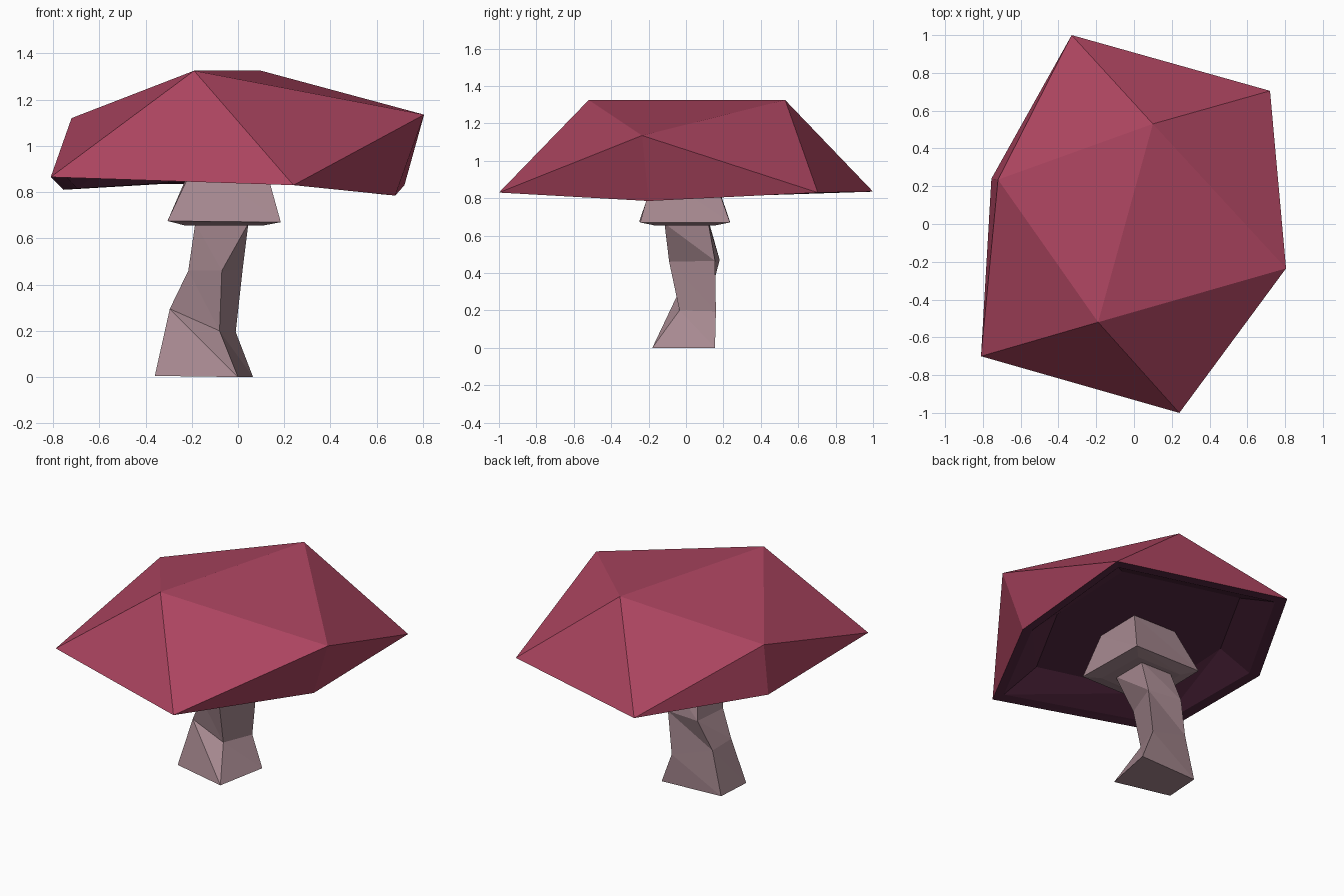
import bpy, bmesh
from mathutils import Vector

if "Cube" in bpy.data.objects:
    bpy.data.objects.remove(bpy.data.objects["Cube"])


def material(name, rgb):
    m = bpy.data.materials.new(name)
    m.diffuse_color = (*rgb, 1)
    m.use_nodes = True
    m.node_tree.nodes["Principled BSDF"].inputs["Base Color"].default_value = m.diffuse_color
    return m


red = material("cap red", (0.41, 0.058, 0.115))
purple = material("dark purple", (0.10, 0.023, 0.058))
grey = material("stalk pink grey", (0.385, 0.25, 0.28))


def finish(name, bm, mats):
    bmesh.ops.recalc_face_normals(bm, faces=bm.faces[:])
    me = bpy.data.meshes.new(name)
    bm.to_mesh(me)
    bm.free()
    for m in mats:
        me.materials.append(m)
    ob = bpy.data.objects.new(name, me)
    bpy.context.collection.objects.link(ob)
    return ob


def bridge(bm, a, b, mat=0):
    """Join two rings with triangles."""
    n = len(a)
    for i in range(n):
        j = (i + 1) % n
        for tri in ((a[i], a[j], b[j]), (a[i], b[j], b[i])):
            bm.faces.new(tri).material_index = mat


def loft(name, rings):
    bm = bmesh.new()
    loops = [[bm.verts.new(p) for p in r] for r in rings]
    for a, b in zip(loops, loops[1:]):
        bridge(bm, a, b)
    bm.faces.new(loops[0])
    bm.faces.new(loops[-1])
    return finish(name, bm, [grey])


# Cap: faceted outer shell, with hollow underside
bm = bmesh.new()
points = {
    "T": (0.10, 0.53, 1.325), "U": (-0.19, -0.52, 1.325),    # crown
    "C": (0.805, -0.235, 1.135), "F": (-0.72, 0.235, 1.12),  # shoulders
    "A": (-0.33, 1.0, 0.835), "B": (0.72, 0.705, 0.83),      # rim
    "c": (0.68, -0.20, 0.785), "D": (0.24, -1.0, 0.83),
    "E": (-0.81, -0.70, 0.865), "f": (-0.755, 0.24, 0.81),
}
v = {k: bm.verts.new(p) for k, p in points.items()}
for tri in "TUC TUF UCD UDE UEF TFA TAB TBC CDc CBc FEf FAf".split():
    bm.faces.new([v[k] for k in tri])
rim = [v[k] for k in "ABcDEf"]
lip = [bm.verts.new((p.co.x * 0.92, p.co.y * 0.92, p.co.z + 0.005)) for p in rim]
ceiling = [bm.verts.new((p.co.x * 0.69, p.co.y * 0.69, 0.94)) for p in rim]
bridge(bm, rim, lip, 1)
bridge(bm, lip, ceiling, 1)
bm.faces.new(ceiling).material_index = 1
finish("cap", bm, [red, purple])

# Stalk: crooked four-sided column
loft("stalk", [
    [(0.0, -0.18, 0), (-0.36, -0.10, 0.005), (-0.345, 0.135, 0.005), (0.065, 0.155, 0)],
    [(-0.08, -0.035, 0.20), (-0.295, -0.04, 0.295), (-0.28, 0.13, 0.28), (-0.01, 0.16, 0.195)],
    [(-0.07, -0.09, 0.46), (-0.215, -0.07, 0.46), (-0.208, 0.18, 0.47), (0.02, 0.155, 0.465)],
    [(0.045, -0.115, 0.665), (-0.185, -0.10, 0.665), (-0.17, 0.125, 0.665), (0.045, 0.12, 0.665)],
])

# Skirt: flared collar reaching up to the cap ceiling
edge = [(0.185, -0.245, 0.67), (-0.305, -0.25, 0.675), (-0.295, 0.235, 0.675), (0.175, 0.235, 0.67)]
mid = Vector((-0.06, -0.005, 0))
under = [(mid.x + (x - mid.x) * 0.68, mid.y + (y - mid.y) * 0.68, 0.655) for x, y, z in edge]
top = [(0.11, -0.17, 0.94), (-0.18, -0.16, 0.94), (-0.19, 0.145, 0.94), (0.115, 0.14, 0.94)]
loft("skirt", [under, edge, top])
